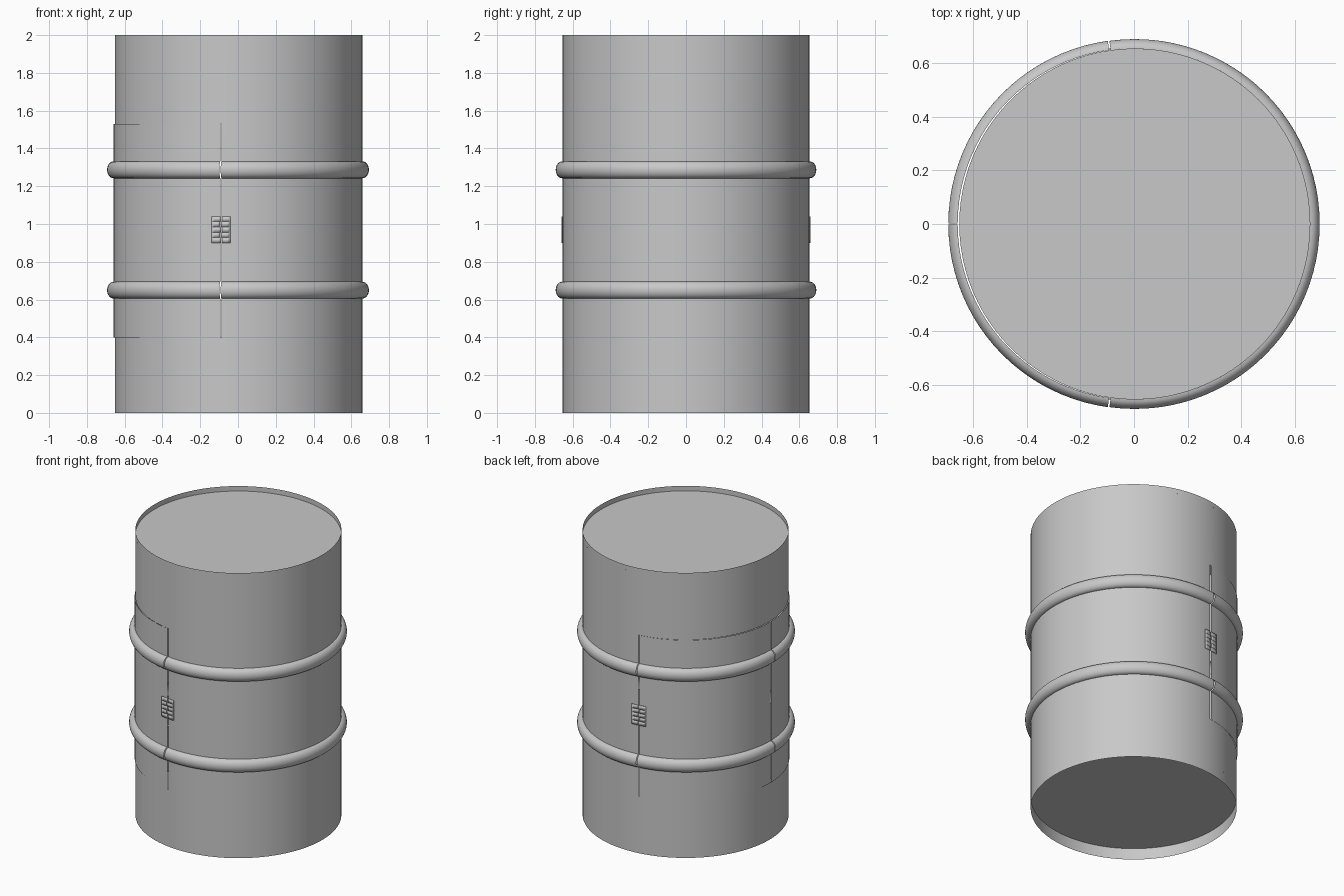
import bpy, bmesh
from math import sin, cos, pi, radians, acos

RADIUS = 0.655
SHIFT = 0.003                      # body sits this far to +x, doors to -x
SEAM = acos(-0.09 / RADIUS)        # hinge seam angle
DOOR_LOW, DOOR_HIGH = 0.40, 1.53
HOOPS = (0.65, 1.287)

if "Cube" in bpy.data.objects:
    bpy.data.objects.remove(bpy.data.objects["Cube"])

steel = bpy.data.materials.new("grey steel")
steel.use_nodes = True
GREY = (0.58, 0.58, 0.58, 1)
steel.diffuse_color = GREY
steel.node_tree.nodes["Principled BSDF"].inputs["Base Color"].default_value = GREY


def spaced(start, end, count):
    return [start + (end - start) * i / count for i in range(count + 1)]


def straight(low, high, radius=RADIUS):
    return [(radius, low), (radius, high)]


def hooped(low, high):
    """Wall profile with a rolled bulge at each hoop."""
    points = [(RADIUS, low)]
    for z in HOOPS:
        points += [(RADIUS + 0.035 * sin(t), z - 0.045 * cos(t))
                   for t in spaced(0, pi, 14)]
    return points + [(RADIUS, high)]


def add_wall(bm, profile, angles, x):
    """Revolve a profile through the given angles."""
    rows = [[bm.verts.new((x + r * cos(a), r * sin(a), z)) for a in angles]
            for r, z in profile]
    for lower, upper in zip(rows, rows[1:]):
        for i in range(len(angles) - 1):
            bm.faces.new((lower[i], lower[i + 1], upper[i + 1], upper[i]))


def finish(name, bm):
    bmesh.ops.remove_doubles(bm, verts=bm.verts, dist=0.0001)
    mesh = bpy.data.meshes.new(name)
    bm.to_mesh(mesh)
    bm.free()
    mesh.materials.append(steel)
    obj = bpy.data.objects.new(name, mesh)
    bpy.context.collection.objects.link(obj)
    bpy.ops.object.select_all(action='DESELECT')
    obj.select_set(True)
    bpy.context.view_layer.objects.active = obj
    bpy.ops.object.shade_smooth_by_angle(angle=radians(30))
    return obj


# Drum wall, open on the -x side for the doors
front_arc = spaced(-SEAM, SEAM, 52)
door_arc = spaced(SEAM, 2 * pi - SEAM, 44)
bm = bmesh.new()
add_wall(bm, hooped(DOOR_LOW, DOOR_HIGH), front_arc, SHIFT)
for low, high in ((0, DOOR_LOW), (DOOR_HIGH, 2)):
    add_wall(bm, straight(low, high), front_arc + door_arc[1:], SHIFT)
finish("drum_wall", bm)

# Recessed end discs
for name, z, turn in (("top_lid", 1.965, 1), ("bottom_lid", 0.08, -1)):
    bm = bmesh.new()
    arc = spaced(0, 2 * pi * turn, 96)[:-1]
    bm.faces.new([bm.verts.new((SHIFT + RADIUS * cos(a), RADIUS * sin(a), z))
                  for a in arc])
    finish(name, bm)

# Two door leaves meeting at the middle of the -x side
GAP = radians(0.2)
for name, start, end in (("back_door", SEAM, pi - GAP),
                         ("front_door", pi + GAP, 2 * pi - SEAM)):
    bm = bmesh.new()
    add_wall(bm, hooped(DOOR_LOW, DOOR_HIGH), spaced(start, end, 22), -SHIFT)
    finish(name, bm)

# Hinges: thin leaves with interlocking knuckles along each seam
HALF = radians(4.2)
TOOTH = radians(0.3)
bands = spaced(0.90, 1.04, 5)
for side, sign in (("back", 1), ("front", -1)):
    for part, direction, x in (("body", -1, SHIFT), ("door", 1, -SHIFT)):
        bm = bmesh.new()
        for i, (low, high) in enumerate(zip(bands, bands[1:])):
            edge = SEAM + (TOOTH if i % 2 else -TOOTH)
            arc = sorted(sign * a for a in
                         spaced(edge, SEAM + direction * HALF, 3))
            add_wall(bm, straight(low, high, RADIUS + 0.002), arc, x)
        leaf = finish(f"{side}_hinge_{part}_leaf", bm)
        plate = leaf.modifiers.new("thickness", 'SOLIDIFY')
        plate.thickness = 0.004
        plate.offset = 1
